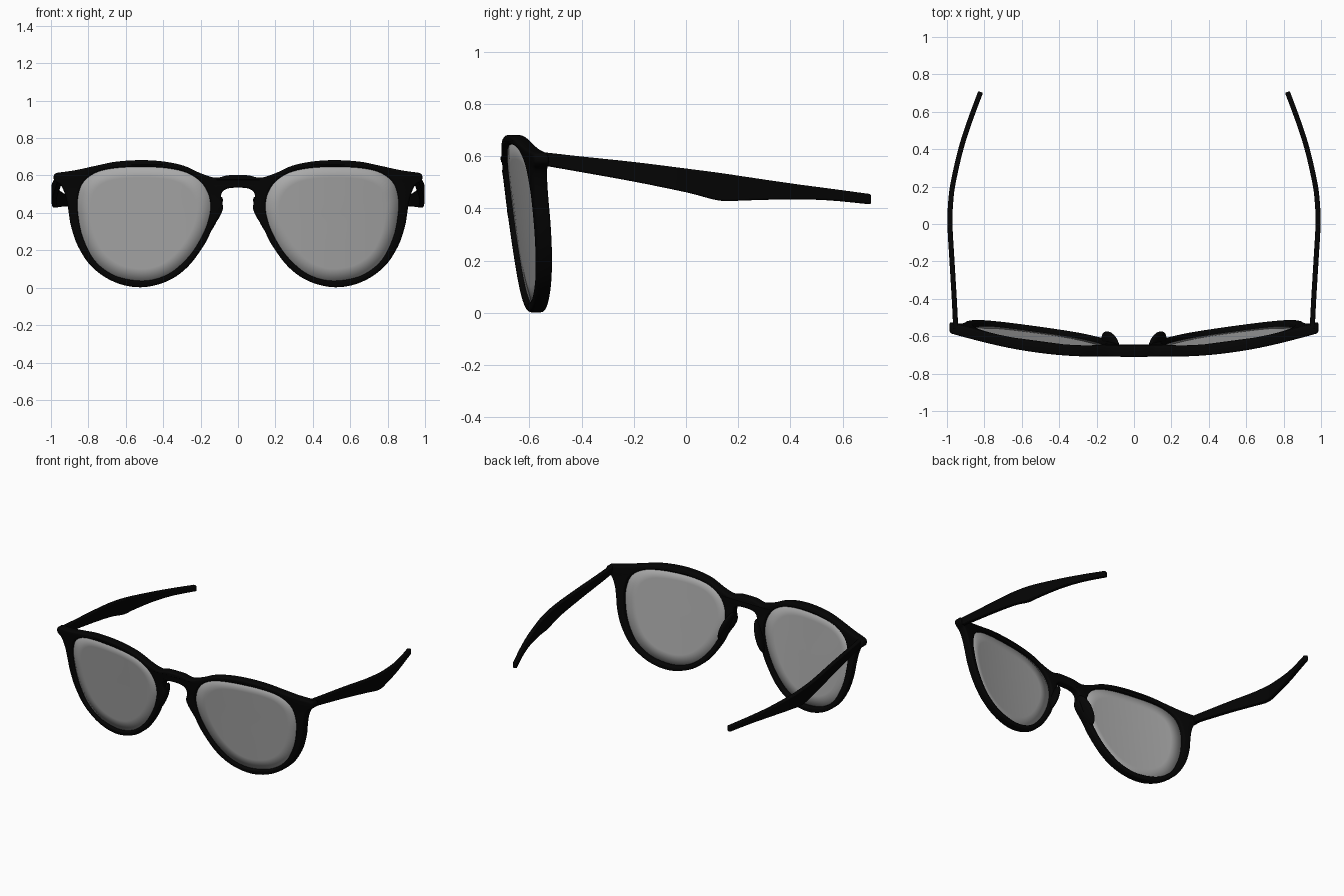
import bpy, bmesh
from mathutils import Vector

if "Cube" in bpy.data.objects:
    bpy.data.objects.remove(bpy.data.objects["Cube"])

def material(name, rgba):
    m = bpy.data.materials.new(name)
    m.diffuse_color = rgba
    m.use_nodes = True
    m.node_tree.nodes["Principled BSDF"].inputs["Base Color"].default_value = m.diffuse_color
    return m

BLACK = material("black_acetate", (0.0012, 0.0012, 0.0012, 1))
TINT = material("lens_tint", (0.4, 0.4, 0.4, 1))

def smooth_path(pts, closed, n=5):
    """Catmull-Rom through points of any dimension."""
    P = [Vector(p) for p in pts]
    N = len(P)
    get = (lambda i: P[i % N]) if closed else (lambda i: P[max(0, min(N - 1, i))])
    out = []
    for i in range(N if closed else N - 1):
        a, b, c, d = (get(i + k) for k in (-1, 0, 1, 2))
        for j in range(n):
            t = j / n
            out.append(0.5 * (2 * b + (c - a) * t + (2 * a - 5 * b + 4 * c - d) * t**2
                              + (3 * b - a - 3 * c + d) * t**3))
    return out if closed else out + [P[-1]]

def front_y(x, z):
    """Front surface: wrapped around the face and tilted."""
    return -0.712 + 0.133 * abs(x)**2.1 + 0.125 * (0.6 - z)

def finish(name, mesh, mat, mirror=False, bevel=0.0):
    ob = bpy.data.objects.new(name, mesh)
    bpy.context.collection.objects.link(ob)
    mesh.materials.clear()
    mesh.materials.append(mat)
    bpy.ops.object.select_all(action='DESELECT')
    ob.select_set(True)
    bpy.context.view_layer.objects.active = ob
    bpy.ops.object.shade_smooth_by_angle(angle=0.7)
    if bevel:
        b = ob.modifiers.new("Bevel", 'BEVEL')
        b.width, b.segments = bevel, 2
    if mirror:
        ob.modifiers.new("Mirror", 'MIRROR')
    return ob

def bm_mesh(bm, name):
    bmesh.ops.recalc_face_normals(bm, faces=bm.faces)
    me = bpy.data.meshes.new(name)
    bm.to_mesh(me)
    bm.free()
    return me

# Half outline of the frame front, from bridge top round to bridge underside
half = [(0, .602), (.06, .60), (.12, .588), (.2, .612), (.29, .652), (.4, .675), (.52, .682),
        (.65, .674), (.76, .652), (.87, .628), (.965, .614), (.983, .603), (.985, .58),
        (.972, .565), (.945, .545), (.922, .49), (.908, .42), (.893, .33), (.855, .22),
        (.78, .11), (.66, .03), (.52, .002), (.38, .034), (.27, .11), (.18, .23),
        (.135, .32), (.095, .385), (.08, .43), (.09, .475), (.085, .51), (.055, .53), (0, .535)]
outer = half + [(-x, z) for x, z in reversed(half[1:-1])]
lens = [(.147, .44), (.16, .505), (.2, .567), (.275, .615), (.38, .639), (.52, .646),
        (.66, .639), (.76, .615), (.83, .56), (.856, .48), (.855, .39), (.83, .27),
        (.77, .15), (.68, .075), (.58, .043), (.47, .04), (.36, .08), (.26, .17),
        (.19, .28), (.156, .37)]
lens_loop = smooth_path(lens, True)

# Frame front: filled outline with two lens holes, bevelled, then wrapped
cu = bpy.data.curves.new("frame_outline", 'CURVE')
cu.dimensions, cu.fill_mode = '2D', 'BOTH'
cu.extrude, cu.bevel_depth, cu.bevel_resolution, cu.offset = .018, .011, 2, -.011
for loop in (smooth_path(outer, True), lens_loop, [Vector((-p.x, p.y)) for p in lens_loop]):
    s = cu.splines.new('POLY')
    s.points.add(len(loop) - 1)
    for sp, p in zip(s.points, loop):
        sp.co = (p.x, p.y, 0, 1)
    s.use_cyclic_u = True
tmp = bpy.data.objects.new("frame_outline", cu)
bpy.context.collection.objects.link(tmp)
dg = bpy.context.evaluated_depsgraph_get()
me = bpy.data.meshes.new_from_object(tmp.evaluated_get(dg))
bpy.data.objects.remove(tmp)
bm = bmesh.new()
bm.from_mesh(me)
bmesh.ops.remove_doubles(bm, verts=bm.verts, dist=1e-4)
for v in bm.verts:
    x, z, w = v.co
    v.co = (x, front_y(x, z) + .029 - w, z)
finish("frame_front", bm_mesh(bm, "frame_front"), BLACK)

# Lenses: concentric rings following the wrap
bm = bmesh.new()
c = Vector((.51, .36))
rings = []
for k in (1.012, .8, .6, .4, .2):
    pts = [c + (p - c) * k for p in lens_loop]
    rings.append([bm.verts.new((p.x, front_y(p.x, p.y) + .026, p.y)) for p in pts])
n = len(lens_loop)
for a, b in zip(rings, rings[1:]):
    for i in range(n):
        bm.faces.new((a[i], a[(i + 1) % n], b[(i + 1) % n], b[i]))
mid = bm.verts.new((c.x, front_y(*c) + .026, c.y))
for i in range(n):
    bm.faces.new((rings[-1][i], rings[-1][(i + 1) % n], mid))
ob = finish("lenses", bm_mesh(bm, "lenses"), TINT, mirror=True)
sol = ob.modifiers.new("Thickness", 'SOLIDIFY')
sol.thickness, sol.offset = .01, 0

# Temple arms: (x, y, bottom z, top z) stations
arm = [(.953, -.56, .567, .617), (.961, -.4, .539, .599), (.973, -.2, .503, .578),
       (.984, 0, .462, .553), (.979, .13, .430, .536), (.965, .23, .431, .521),
       (.926, .4, .435, .496), (.878, .55, .431, .476), (.82, .706, .416, .455)]
path = smooth_path(arm, False, 4)
bm = bmesh.new()
prev = None
for i, p in enumerate(path):
    t = path[min(i + 1, len(path) - 1)] - path[max(i - 1, 0)]
    side = Vector((t[1], -t[0])).normalized() * .0135
    ring = [bm.verts.new((p[0] + s * side.x, p[1] + s * side.y, z))
            for s, z in ((-1, p[2]), (1, p[2]), (1, p[3]), (-1, p[3]))]
    if prev:
        for k in range(4):
            bm.faces.new((prev[k], prev[(k + 1) % 4], ring[(k + 1) % 4], ring[k]))
    else:
        bm.faces.new(ring)
    prev = ring
bm.faces.new(prev)
finish("temple_arms", bm_mesh(bm, "temple_arms"), BLACK, mirror=True, bevel=.006)

# Nose pads: flattened ellipsoids along the inner rims
bm = bmesh.new()
bmesh.ops.create_uvsphere(bm, u_segments=24, v_segments=14, radius=1)
for v in bm.verts:
    x, y, z = v.co
    dz = z * .1
    v.co = (.127 - .38 * dz + .024 * x + .01 * y, -.63 + .055 * y - .125 * dz, .385 + dz)
finish("nose_pads", bm_mesh(bm, "nose_pads"), BLACK, mirror=True)
